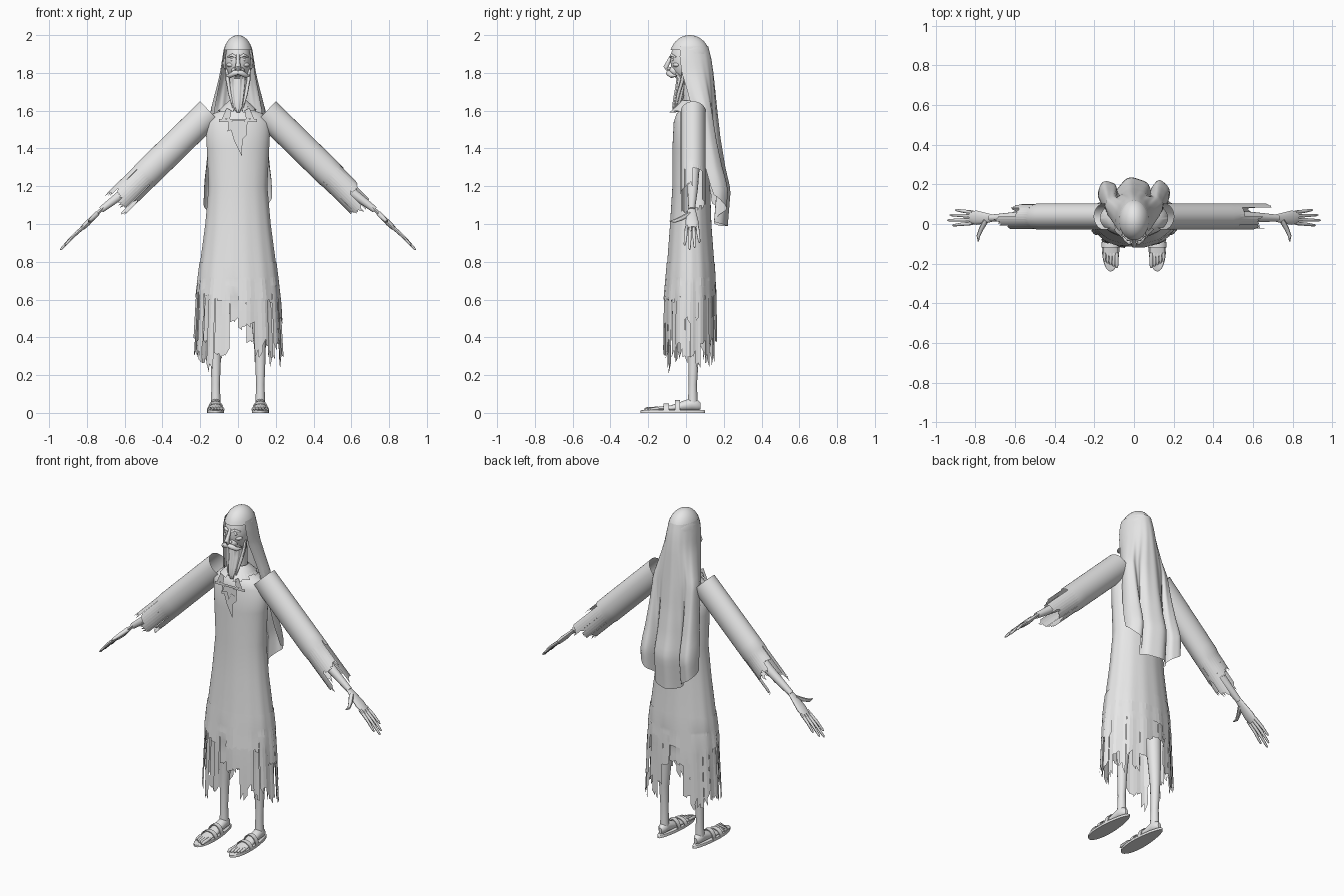
import bpy, bmesh, math, random
from math import sin, cos, pi, radians
from mathutils import Vector, Matrix

random.seed(4)
if "Cube" in bpy.data.objects:
    bpy.data.objects.remove(bpy.data.objects["Cube"], do_unlink=True)

GREY = (0.8, 0.8, 0.8, 1)
mat = bpy.data.materials.new("plain_grey")
mat.use_nodes = True
mat.diffuse_color = GREY
mat.node_tree.nodes["Principled BSDF"].inputs["Base Color"].default_value = GREY


def finish(name, bm, angle=45):
    bmesh.ops.recalc_face_normals(bm, faces=bm.faces)
    me = bpy.data.meshes.new(name)
    bm.to_mesh(me)
    bm.free()
    me.materials.append(mat)
    me.shade_smooth()
    me.set_sharp_from_angle(angle=radians(angle))
    ob = bpy.data.objects.new(name, me)
    bpy.context.collection.objects.link(ob)


def lerp_table(table, t):
    """Interpolate rows of (t, values...) that run in descending t."""
    for a, b in zip(table, table[1:]):
        if t >= b[0]:
            f = min(1, (a[0] - t) / (a[0] - b[0]))
            return [p + (q - p) * f for p, q in zip(a[1:], b[1:])]
    return list(table[-1][1:])


def loft(name, rings):
    bm = bmesh.new()
    vs = [[bm.verts.new(p) for p in r] for r in rings]
    n = len(vs[0])
    for a, b in zip(vs, vs[1:]):
        for i in range(n):
            bm.faces.new((a[i], a[(i + 1) % n], b[(i + 1) % n], b[i]))
    bm.faces.new(vs[0])
    bm.faces.new(vs[-1])
    finish(name, bm)


def tube(name, pts, radii, n=10, up=(0, 1, 0), flat=1.0):
    """Tapered tube; 'flat' scales the thickness across the 'up' axis."""
    pts = [Vector(p) for p in pts]
    rings = []
    for i, p in enumerate(pts):
        d = (pts[min(i + 1, len(pts) - 1)] - pts[max(i - 1, 0)]).normalized()
        w = d.cross(Vector(up)).normalized()
        v = w.cross(d)
        rings.append([p + radii[i] * (v * cos(2 * pi * k / n) + w * flat * sin(2 * pi * k / n))
                      for k in range(n)])
    loft(name, rings)


def ball(name, centre, size, seg=24):
    bm = bmesh.new()
    m = Matrix.Translation(centre) @ Matrix.Diagonal((*size, 1))
    bmesh.ops.create_uvsphere(bm, u_segments=seg, v_segments=seg // 2, radius=1, matrix=m)
    finish(name, bm)


def ragged(name, fn, n, ts, hem, spread=0.03, group=2):
    """Cloth tube through fn(angle, t, scale) that ends in loose torn strips."""
    bm = bmesh.new()
    ang = [2 * pi * k / n for k in range(n)]
    vs = [[bm.verts.new(fn(a, t, 1)) for a in ang] for t in ts]
    for a, b in zip(vs, vs[1:]):
        for i in range(n):
            bm.faces.new((a[i], a[(i + 1) % n], b[(i + 1) % n], b[i]))
    for i in range(n):
        if i % group == 0:
            end, scale = hem(ang[i]), 1 - random.uniform(0, spread)
        a0, a1 = ang[i], ang[i] + 2 * pi / n
        left, right = vs[-1][i], vs[-1][(i + 1) % n]
        for f in (0.15, 0.6, 1):
            t = ts[-1] + (end - ts[-1]) * f
            jag = random.uniform(-0.15, 0.15) * (end - ts[-1]) if f == 1 else 0
            nl, nr = bm.verts.new(fn(a0, t, scale)), bm.verts.new(fn(a1, t + jag, scale))
            bm.faces.new((left, right, nr, nl))
            left, right = nl, nr
    finish(name, bm)


def plate(name, pts, y):
    bm = bmesh.new()
    bm.faces.new([bm.verts.new((x, y, z)) for x, z in pts])
    bmesh.ops.triangulate(bm, faces=bm.faces)
    finish(name, bm)


# Robe: z, half width, front y, back y
ROBE = [(1.61, .06, -.02, .09), (1.585, .13, -.05, .11), (1.54, .172, -.065, .125),
        (1.4, .165, -.072, .13), (1.2, .155, -.072, .128), (1.0, .172, -.085, .135),
        (.8, .198, -.1, .15), (.6, .222, -.118, .163), (.25, .24, -.124, .168)]


def robe_point(a, z, s):
    w, f, b = lerp_table(ROBE, z)
    ripple = 1 + 0.02 * max(0, 1.3 - z) * cos(14 * a)
    x, y = w * cos(a) * s * ripple, (f + b) / 2 + (b - f) / 2 * sin(a) * s * ripple
    return (x, y, z)


def robe_hem(a):
    if abs(cos(a)) < .24:
        return random.uniform(.45, .53)
    return random.uniform(.26, .4)


ragged("robe", robe_point, 64, [r[0] for r in ROBE[:7]] + [.7, .64], robe_hem, .05)
# Short torn overlay on the skirt
ragged("skirt_overlay", lambda a, z, s: robe_point(a, z, s * 1.018), 60, [.8, .72],
       lambda a: random.uniform(.48, .7), .008, 3)

# Ragged collar and chest rags
ragged("collar", lambda a, t, s: ((.045 + t) * cos(a) * s, .02 + (.045 + t) * .95 * sin(a) * s, 1.655 - t * .9),
       28, [0, .02, .035], lambda a: random.uniform(.045, .075), .02)
plate("collar_band", [(-.1, 1.555), (.1, 1.555), (.1, 1.54), (-.1, 1.54)], -.078)
for s, side in ((1, "left"), (-1, "right")):
    plate(side + "_collar_point", [(s * .035, 1.6), (s * .06, 1.615), (s * .09, 1.545), (s * .06, 1.56),
                                   (s * .045, 1.545)], -.081)
plate("chest_rag", [(-.05, 1.54), (-.055, 1.49), (-.03, 1.5), (-.02, 1.44), (.0, 1.45), (.005, 1.39), (.02, 1.36),
                    (.024, 1.45), (.045, 1.47), (.05, 1.54)], -.08)
plate("chest_rag_upper", [(-.03, 1.55), (-.045, 1.51), (-.015, 1.515), (0, 1.47), (.015, 1.51), (.04, 1.5),
                          (.035, 1.55)], -.087)

# Neck, head and face
tube("neck", [(0, .03, 1.56), (0, .025, 1.68), (0, .01, 1.82)], [.042, .038, .045], 16)
ball("head", (0, -.002, 1.868), (.068, .08, .112), 32)
ball("muzzle", (0, -.055, 1.81), (.036, .038, .03))
tube("nose", [(0, -.074, 1.895), (0, -.09, 1.865), (0, -.106, 1.832), (0, -.096, 1.816)],
     [.008, .01, .014, .01], 10, (1, 0, 0))
for s, side in ((1, "left"), (-1, "right")):
    ball(side + "_nostril", (s * .012, -.09, 1.824), (.009, .011, .008), 12)
    ball(side + "_eye", (s * .029, -.067, 1.87), (.013, .008, .008), 14)
    ball(side + "_cheekbone", (s * .035, -.048, 1.843), (.026, .022, .014), 16)
    ball(side + "_ear", (s * .069, .01, 1.85), (.01, .02, .032), 14)
    tube(side + "_brow", [(s * .01, -.082, 1.884), (s * .03, -.077, 1.894), (s * .055, -.054, 1.884)],
         [.006, .009, .004], 8, (0, 0, 1))
    tube(side + "_moustache", [(0, -.092, 1.803), (s * .02, -.092, 1.799), (s * .042, -.076, 1.785),
                               (s * .062, -.05, 1.785)], [.012, .015, .013, .004], 8, (0, 0, 1))
    tube(side + "_beard_strand", [(s * .06, -.012, 1.82), (s * .055, -.02, 1.76), (s * .043, -.04, 1.69),
                                  (s * .022, -.06, 1.6)], [.008, .01, .009, .003], 8)

# Long beard with strand ridges: z, half width, centre y, half depth
BEARD = [(1.8, .036, -.045, .034), (1.77, .045, -.025, .024), (1.72, .04, -.03, .026),
         (1.66, .032, -.042, .025), (1.62, .024, -.052, .02), (1.59, .008, -.062, .008)]
loft("beard", [[(w * cos(a) * (1 + .07 * cos(9 * a)), y + d * sin(a) * (1 + .07 * cos(9 * a)), z)
               for a in [2 * pi * k / 54 for k in range(54)]] for z, w, y, d in BEARD])

# Head cloth: snug cap, then a veil with broad folds down the back
bm = bmesh.new()
bmesh.ops.create_uvsphere(bm, u_segments=32, v_segments=20, radius=1,
                          matrix=Matrix.Translation((0, .02, 1.885)) @ Matrix.Diagonal((.08, .107, .115, 1)))
low = [v for v in bm.verts if v.co.z < 1.912 - .4 * max(0, v.co.y)]
bmesh.ops.delete(bm, geom=low, context='VERTS')
finish("head_cap", bm)

VEIL = [(1.94, .072, .01, .118), (1.88, .083, .01, .133), (1.8, .094, .02, .145), (1.7, .117, .045, .155),
        (1.6, .14, .07, .165), (1.45, .143, .085, .182), (1.3, .148, .1, .207), (1.18, .155, .11, .235),
        (1.0, .16, .11, .22)]
bm = bmesh.new()
COLS, ROWS = 96, 28
grid = []
for i in range(COLS + 1):
    u = 2 * i / COLS - 1
    edge = min(1, max(0, (abs(u) - .78) / .1))
    hem = (.99 + .24 * u * u + .03 * u) * (1 - edge) + 1.56 * edge
    column = []
    for j in range(ROWS + 1):
        z = 1.94 + (hem - 1.94) * j / ROWS
        w, f, b = lerp_table(VEIL, z)
        drop = min(1, (1.94 - z) / .7)
        a = u * radians(112)
        across = (1 - drop) * cos(a) + drop * (1 - 1.1 * u ** 4)
        dip = .035 * drop ** 2 * (1 - cos(3.33 * pi * u)) + .004 * drop * sin(10 * pi * u)
        column.append(bm.verts.new((w * sin(a) + .026 * drop ** 2 * sin(3.33 * pi * u),
                                    f + (b - f) * across - dip, z)))
    grid.append(column)
for a, b in zip(grid, grid[1:]):
    for j in range(ROWS):
        bm.faces.new((a[j], a[j + 1], b[j + 1], b[j]))
finish("veil", bm, 60)


# Sole outline, wide at the toes and narrow at the heel
def sole_ring(cx, z, grow=1.0):
    return [(cx + (.044 - .01 * sin(a)) * cos(a) * grow, -.07 + .17 * sin(a) * grow, z)
            for a in [2 * pi * k / 32 for k in range(32)]]


def sleeve_hem(a):
    """Short along the top of the forearm, long flaps elsewhere."""
    return random.uniform(.5, .56) if cos(a) > .85 else random.uniform(.56, .72)


D = Vector((.714, 0, -.7))      # direction down the arm
N = Vector((.7, 0, .714))       # upward normal of the arm
Y = Vector((0, 1, 0))
for s, side in ((1, "left"), (-1, "right")):
    def flip(p):
        return (s * p[0], p[1], p[2])

    # Sleeve, open at both ends
    def sleeve_point(a, t, k):
        c = Vector((.148, .038, 1.595)) + D * t
        return flip(c + N * (.076 * k * cos(a)) + Y * (.066 * k * sin(a)))
    ragged(side + "_sleeve", sleeve_point, 32, [0, .12, .24, .36, .42, .47], sleeve_hem, .07, 4)

    # Arm and hand
    wrist = Vector((.725, .03, 1.075))
    tube(side + "_arm", [flip(p) for p in ((.25, .038, 1.5), (.45, .038, 1.3), (.58, .035, 1.185), wrist)],
         [.035, .034, .028, .017], 14)
    tube(side + "_palm", [flip(wrist + D * t + Y * y) for t, y in ((-.02, 0), (.04, 0), (.1, .002), (.14, .004))],
         [.017, .028, .036, .03], 14, flat=.42)
    for k, (off, length) in enumerate(((-.026, .145), (-.008, .178), (.011, .162), (.029, .125))):
        base = wrist + D * .125 + Y * off
        tip = base + D * length + Y * off * .4
        mid = (base + tip) / 2 + N * .004
        tube(f"{side}_finger_{k + 1}", [flip(p) for p in (base, mid, tip - D * .01, tip)],
             [.0095, .0085, .006, .002], 8)
    tube(side + "_thumb", [flip(wrist + D * t + Y * y) for t, y in
                           ((.03, -.01), (.065, -.055), (.085, -.09), (.085, -.118))],
         [.014, .012, .009, .003], 8, (0, 0, 1))

    # Leg, foot and toes
    cx = s * .118
    tube(side + "_leg", [(s * .1, .03, .85), (s * .112, .04, .45), (cx, .04, .3), (cx, .036, .15), (cx, .036, .05)],
         [.055, .037, .028, .022, .026], 16)
    foot = [(.078, .01, .036, .018), (.06, .024, .042, .028), (.03, .028, .046, .033), (-.02, .028, .036, .026),
            (-.08, .035, .025, .015), (-.15, .037, .022, .01), (-.165, .033, .02, .007)]
    loft(side + "_foot", [[(cx + w * cos(2 * pi * k / 18), y, z + h * sin(2 * pi * k / 18)) for k in range(18)]
                          for y, w, h, z in [(y, w, z, h) for y, w, h, z in foot]])
    for k in range(5):
        x = cx + s * (k - 2) * .0155
        reach = -.222 + .008 * k
        tube(f"{side}_toe_{k + 1}", [(x, -.145, .024), (x, reach + .015, .022), (x, reach, .017)],
             [.009, .0095 - .0006 * k, .004], 8, (0, 0, 1))

    # Sandal sole and straps
    loft(side + "_sole", [sole_ring(cx, 0), sole_ring(cx, .012), sole_ring(cx, .015, .97)])
    for k, (y, w, h) in enumerate(((-.105, .042, .046), (-.045, .038, .062))):
        path = [(a, cx + w * cos(a), .012 + (h - .012) * sin(a)) for a in [pi * j / 12 for j in range(13)]]
        loft(f"{side}_strap_{k + 1}", [[(x + o * cos(a), y + dy, z + o * sin(a))
             for o, dy in ((0, -.014), (.005, -.014), (.005, .014), (0, .014))] for a, x, z in path])
